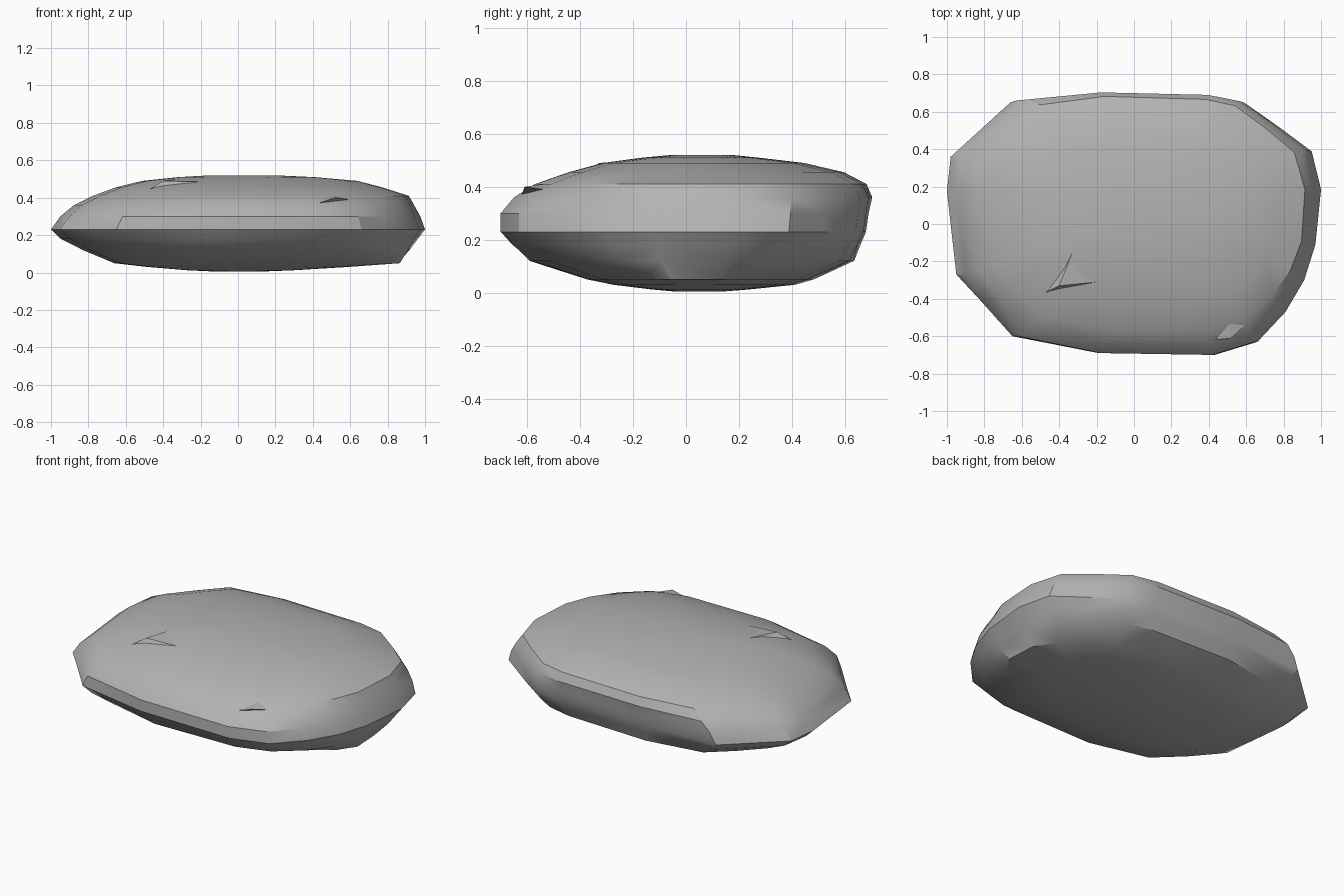
import bpy, bmesh, math
from mathutils import Vector

cube = bpy.data.objects.get("Cube")
if cube:
    bpy.data.objects.remove(cube, do_unlink=True)

stone_grey = bpy.data.materials.new("stone_grey")
stone_grey.use_nodes = True
colour = (0.45, 0.45, 0.45, 1)
stone_grey.diffuse_color = colour
bsdf = stone_grey.node_tree.nodes["Principled BSDF"]
bsdf.inputs["Base Color"].default_value = colour
bsdf.inputs["Roughness"].default_value = 0.9


def finish(bm, name, angle):
    bmesh.ops.recalc_face_normals(bm, faces=bm.faces)
    mesh = bpy.data.meshes.new(name)
    bm.to_mesh(mesh)
    bm.free()
    mesh.materials.append(stone_grey)
    obj = bpy.data.objects.new(name, mesh)
    bpy.context.collection.objects.link(obj)
    bpy.ops.object.select_all(action="DESELECT")
    obj.select_set(True)
    bpy.context.view_layer.objects.active = obj
    bpy.ops.object.shade_smooth_by_angle(angle=math.radians(angle))
    return obj


# Irregular plan outline of the stone
HALF_DEPTH = 0.7
outline = [(1, .19), (.95, .4), (.78, .53), (.6, .66), (.42, .69), (-.2, .7),
           (-.66, .67), (-.82, .52), (-.98, .37), (-1, .18), (-.95, -.27),
           (-.82, -.41), (-.65, -.6), (-.19, -.69), (.43, -.7), (.66, -.63),
           (.81, -.47), (.91, -.3), (.97, -.11)]

# Height, reach to right, left, front and back, and roundness of each layer
layers = [(.005, .12, .12, .05, .15, 1), (.012, .28, .3, .13, .24, 1),
          (.03, .5, .6, .28, .42, .9), (.05, .68, .88, .38, .49, .8),
          (.12, .84, .93, .6, .64, .4), (.18, .95, .965, .66, .66, .1),
          (.23, 1, 1, .7, .68, 0), (.3, .95, .975, .7, .69, 0),
          (.36, .88, .945, .655, .705, .1), (.41, .78, .92, .58, .685, .2),
          (.455, .66, .78, .45, .6, .3), (.49, .52, .65, .32, .45, .5),
          (.51, .33, .42, .17, .28, .8), (.52, .15, .2, .06, .18, 1)]

# Stone body, lofted through the layers
bm = bmesh.new()
rings = []
for z, right, left, front, back, roundness in layers:
    ring = []
    for x, y in outline:
        p = Vector((x, y / HALF_DEPTH))
        p = p.lerp(p.normalized(), roundness)
        ring.append(bm.verts.new((p.x * (left if p.x > 0 else right),
                                  p.y * (back if p.y > 0 else front), z)))
    rings.append(ring)
count = len(outline)
for low, high in zip(rings, rings[1:]):
    for i in range(count):
        j = (i + 1) % count
        bm.faces.new((low[i], low[j], high[j], high[i]))
bm.faces.new(rings[0])
bm.faces.new(rings[-1])
bmesh.ops.triangulate(bm, faces=[f for f in bm.faces if len(f.verts) == 4])
finish(bm, "stone_body", 30)


# Small raised chips with a steep front face
def chip(name, corners):
    bm = bmesh.new()
    verts = [bm.verts.new(c) for c in corners]
    bmesh.ops.convex_hull(bm, input=verts)
    finish(bm, name, 20)


chip("right_chip", [(-.48, -.37, .44), (-.4, -.33, .49), (-.2, -.31, .485), (-.3, -.08, .505)])
chip("left_chip", [(.43, -.62, .37), (.52, -.61, .4), (.68, -.46, .38), (.5, -.4, .43)])
